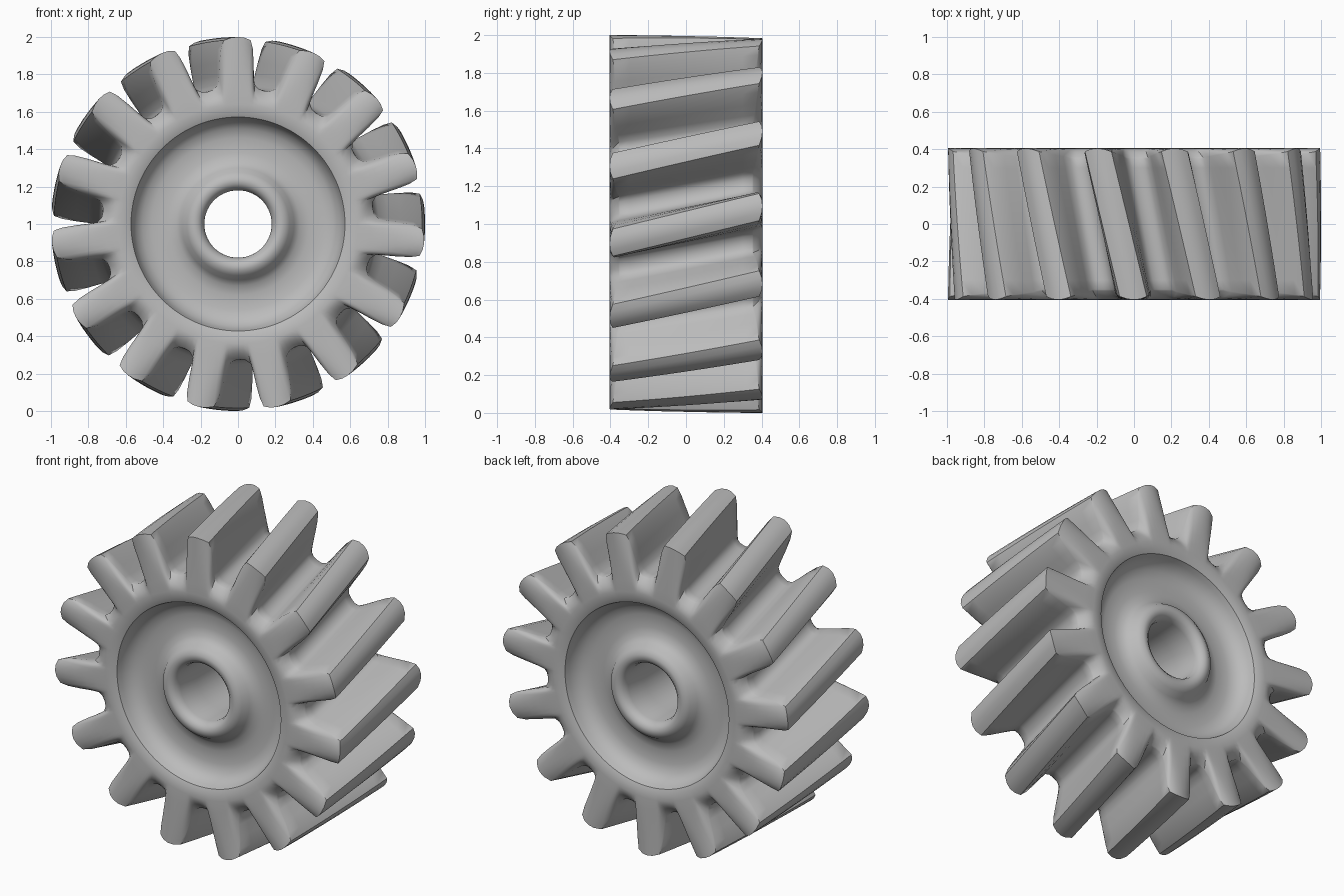
import bpy, bmesh, math

cube = bpy.data.objects.get("Cube")
if cube:
    bpy.data.objects.remove(cube, do_unlink=True)

TEETH = 15
HALF = 0.405          # half the gear width
TWIST = 11.5          # helix twist over the full width, degrees
RIM = 0.64            # radius where the teeth blend into the flat rim

# Half tooth: (degrees from tooth centre, radius)
half_tooth = [(-12, .725), (-9.5, .73), (-7.5, .752), (-6.7, .80), (-6, .87),
              (-5.2, .94), (-4.2, .985), (-2, .997), (0, 1.0)]
tooth = half_tooth + [(-a, r) for a, r in half_tooth[-2:0:-1]]
columns = [(a, a + k * 360 / TEETH, r) for k in range(TEETH) for a, r in tooth]

# Bore, hub, web and rim section: (radius, distance from mid-plane)
face_profile = [(.18, .0), (.18, .16), (.18, .32), (.19, .355), (.215, .375), (.245, .375),
                (.275, .355), (.30, .315), (.33, .29), (.38, .28), (.46, .28), (.51, .295),
                (.545, .325), (.562, .36), (.572, .39), (.60, .402)]


def end_ring(t):
    """Ring on the gear end: t=0 at the rim, t=1 at the tooth outline."""
    ring = []
    for off, ang, r in columns:
        drop = 0.055 * t ** 2 * min(1, abs(off) / 7.5) ** 2
        ring.append((RIM + (r - RIM) * t, ang, HALF - drop))
    return ring


# Rings from the middle of the bore out to the edge of the teeth
end = [[(r, ang, d) for _, ang, _ in columns] for r, d in face_profile]
end += [end_ring(t) for t in (0, .2, .4, .6, .8, .93, 1)]
front = [[(r, a, -d) for r, a, d in ring] for ring in end]
body = [[(r, ang, y / 10) for _, ang, r in columns] for y in range(-3, 4)]
back = end[:0:-1]
rings = front + body + back

# Sweep the rings into one closed solid
bm = bmesh.new()
grid = []
for ring in rings:
    row = []
    for r, ang, y in ring:
        a = math.radians(90 + ang + TWIST * (y + HALF) / (2 * HALF))
        row.append(bm.verts.new((r * math.cos(a), y, 1 + r * math.sin(a))))
    grid.append(row)
n = len(columns)
for i, row in enumerate(grid):
    nxt = grid[(i + 1) % len(grid)]
    for j in range(n):
        k = (j + 1) % n
        bm.faces.new((row[j], row[k], nxt[k], nxt[j]))
bmesh.ops.recalc_face_normals(bm, faces=bm.faces)

mesh = bpy.data.meshes.new("helical_gear")
bm.to_mesh(mesh)
bm.free()
gear = bpy.data.objects.new("helical_gear", mesh)
bpy.context.collection.objects.link(gear)

# Plain grey metal
grey = bpy.data.materials.new("grey_metal")
grey.use_nodes = True
colour = (0.5, 0.5, 0.5, 1)
grey.diffuse_color = colour
grey.node_tree.nodes["Principled BSDF"].inputs["Base Color"].default_value = colour
mesh.materials.append(grey)

bpy.ops.object.select_all(action='DESELECT')
gear.select_set(True)
bpy.context.view_layer.objects.active = gear
bpy.ops.object.shade_smooth_by_angle(angle=math.radians(40))
